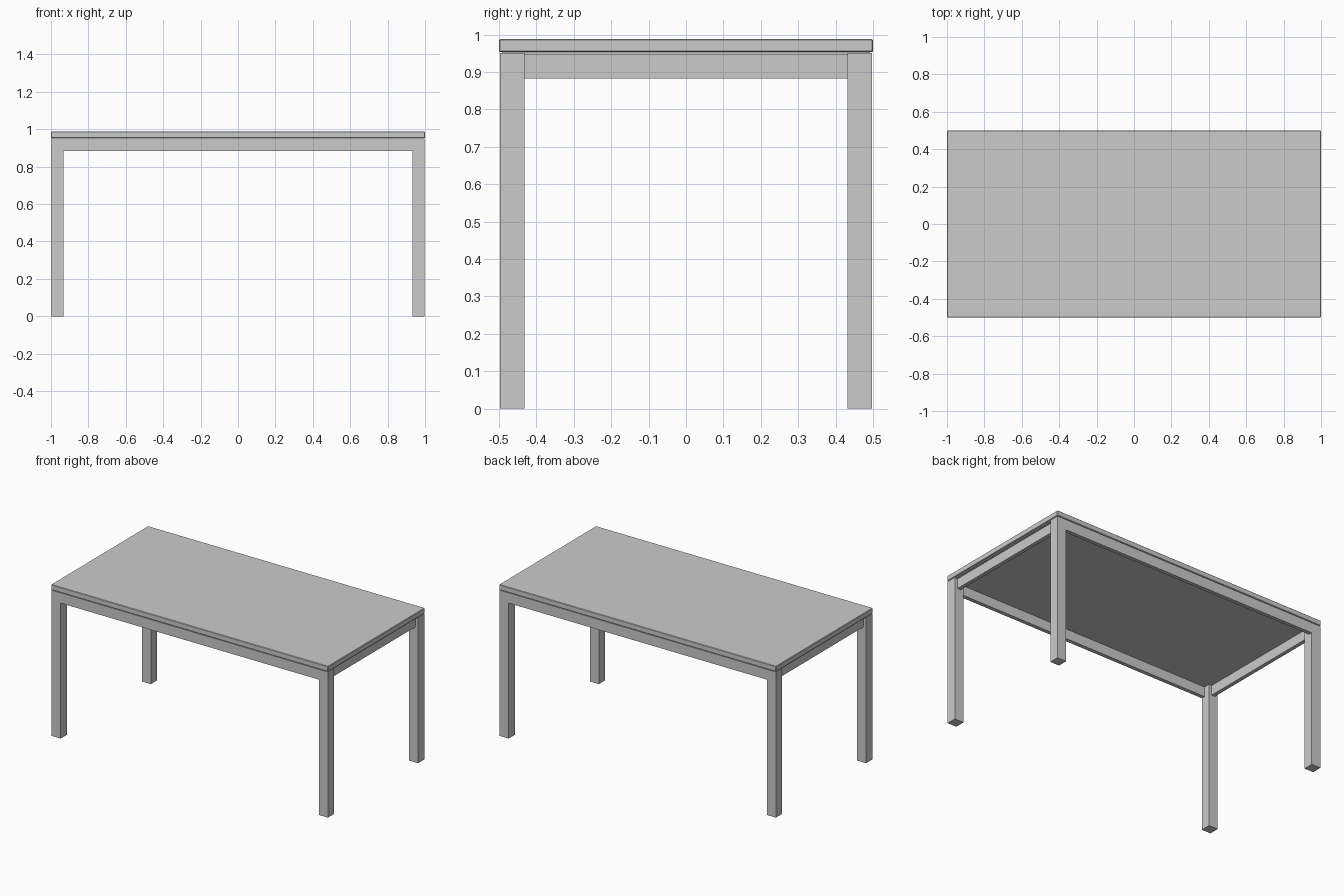
import bpy

if "Cube" in bpy.data.objects:
    bpy.data.objects.remove(bpy.data.objects["Cube"])


def box(name, lo, hi, bevel=0):
    bpy.ops.mesh.primitive_cube_add(size=1, location=[(a + b) / 2 for a, b in zip(lo, hi)])
    ob = bpy.context.object
    ob.name = name
    ob.scale = [b - a for a, b in zip(lo, hi)]
    bpy.ops.object.transform_apply(location=False, rotation=False, scale=True)
    if bevel:
        m = ob.modifiers.new("edge", "BEVEL")
        m.width = bevel
        m.segments = 1
    return ob


X, Y = 0.997, 0.497      # outer faces of the legs
LEG = 0.065
TOP = 0.95               # top of the frame
RAIL_Z = 0.883           # underside of the rails
RAIL_T = 0.025

# table top, with a thin shadow gap layer under it
box("table_top", (-1, -0.5, 0.953), (1, 0.5, 0.988), 0.003)
box("top_underlay", (-X + 0.005, -Y + 0.005, 0.947), (X - 0.005, Y - 0.005, 0.954))

for sx in (-1, 1):
    for sy in (-1, 1):
        # corner legs
        xs = sorted((sx * X, sx * (X - LEG)))
        ys = sorted((sy * Y, sy * (Y - LEG)))
        side = ("front" if sy < 0 else "back") + ("_left" if sx < 0 else "_right")
        box(side + "_leg", (xs[0], ys[0], 0), (xs[1], ys[1], TOP))

# long rails, flush with the legs
for s, n in ((-1, "front"), (1, "back")):
    ys = sorted((s * Y, s * (Y - RAIL_T)))
    box(n + "_rail", (-X + LEG, ys[0], RAIL_Z), (X - LEG, ys[1], TOP))

# short rails, set back from the legs
for s, n in ((-1, "left"), (1, "right")):
    xs = sorted((s * (X - 0.02), s * (X - 0.02 - RAIL_T)))
    box(n + "_rail", (xs[0], -Y + LEG, RAIL_Z), (xs[1], Y - LEG, TOP))
